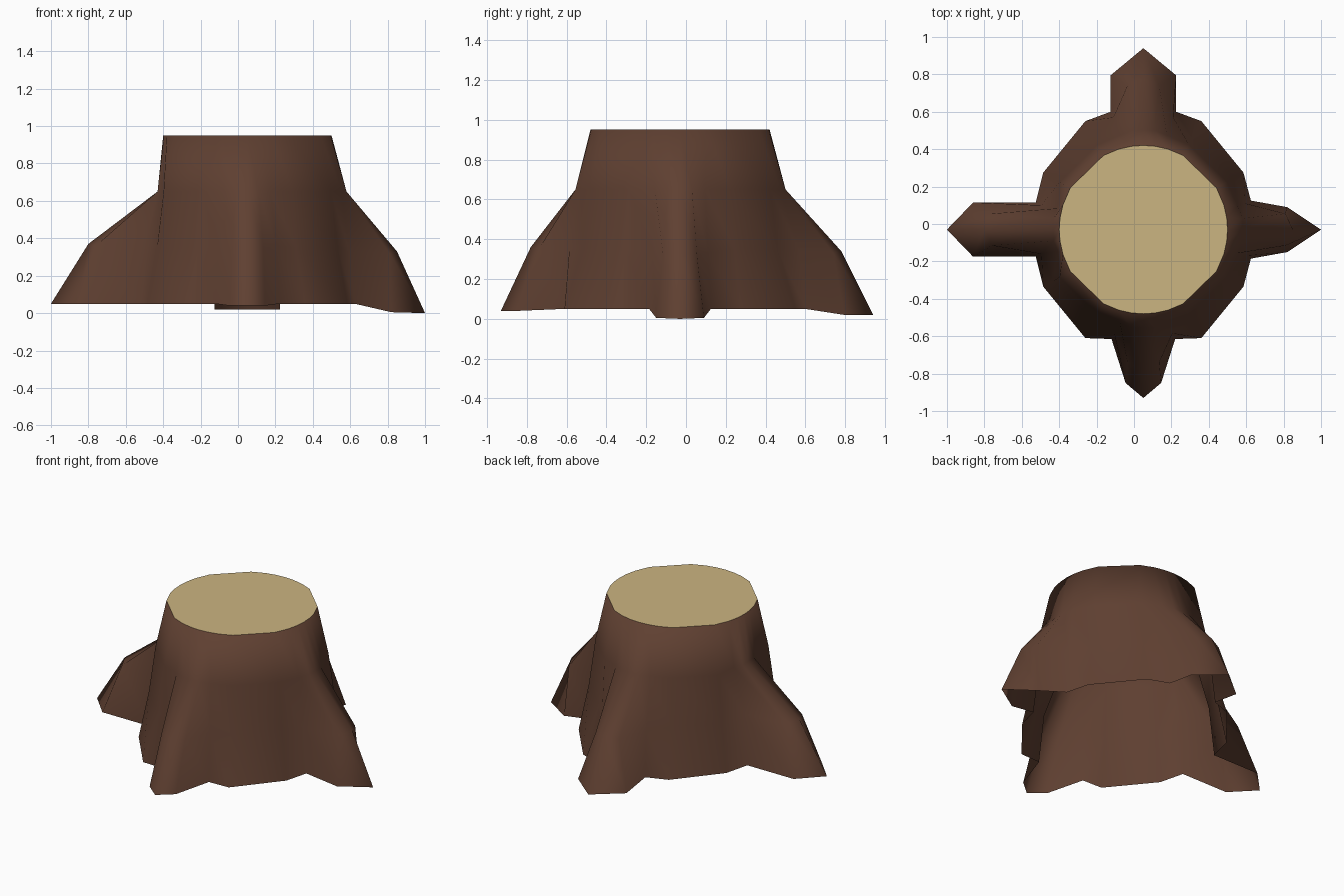
import bpy, bmesh
from math import cos, sin, radians, atan2, hypot
from mathutils import Vector, Matrix

cube = bpy.data.objects.get("Cube")
if cube:
    bpy.data.objects.remove(cube)


def material(name, colour):
    mat = bpy.data.materials.new(name)
    mat.use_nodes = True
    mat.diffuse_color = (*colour, 1)
    mat.node_tree.nodes["Principled BSDF"].inputs["Base Color"].default_value = (*colour, 1)
    return mat


bark = material("bark brown", (0.115, 0.051, 0.031))
wood = material("cut wood beige", (0.60, 0.46, 0.22))

CENTRE = Vector((0.05, -0.03, 0))
RIM_Z, SHOULDER_Z, HEM_Z = 0.95, 0.65, 0.05
RIM_R = 0.45

# Root shapes, counter-clockwise from the model's left
roots = [
    dict(tip=(0.95, 0.0), knee=(0.80, 0.33), corner=(0.77, 0.12, 0.005), base=(0.575, 0.155), top=0.53),
    dict(tip=(0.97, 0.02), knee=(0.81, 0.34), corner=(0.825, 0.175, 0.02), base=(0.63, 0.175), top=0.53),
    dict(tip=(1.05, 0.05), knee=(0.85, 0.37), corner=(0.91, 0.145, 0.05), base=(0.575, 0.145), top=0.48),
    dict(tip=(0.90, 0.04), knee=(0.75, 0.36), corner=(0.82, 0.095, 0.04), base=(0.585, 0.17), top=0.525),
]


def polar(r, degrees, z):
    return Vector((r * cos(radians(degrees)), r * sin(radians(degrees)), z))


def root_columns(root):
    """Five columns of points, rim to hem, for a root pointing along +x."""
    top, (kr, kz), (cr, cw, cz), (br, bw) = root["top"], root["knee"], root["corner"], root["base"]
    columns = []
    for side in (-1, 1):
        base = [polar(RIM_R, side * 17, RIM_Z), polar(top - 0.01, side * 14, SHOULDER_Z),
                Vector((br - 0.03, side * (bw - 0.015), kz)), Vector((br, side * bw, HEM_Z))]
        edge = [polar(RIM_R, side * 8, RIM_Z), Vector((top, side * 0.06, SHOULDER_Z)),
                Vector((kr - 0.04, side * 0.085, kz - 0.01)), Vector((cr, side * cw, cz))]
        columns.append([base, edge])
    ridge = [polar(RIM_R, 0, RIM_Z), Vector((top, 0, SHOULDER_Z)),
             Vector((kr, 0, kz)), Vector((root["tip"][0], 0, root["tip"][1]))]
    right, left = columns
    return right + [ridge] + left[::-1]


# Trunk wall between two roots
def wall_column(hem_x, hem_y):
    angle = atan2(hem_y, hem_x)
    hem = hypot(hem_x, hem_y)
    levels = ((RIM_R, RIM_Z), (0.515, SHOULDER_Z), (0.555, 0.35), (hem, HEM_Z))
    return [Vector((r * cos(angle), r * sin(angle), z)) for r, z in levels]


columns = []
for i, root in enumerate(roots):
    turn = Matrix.Rotation(radians(90 * i), 3, "Z")
    columns += [[turn @ p for p in column] for column in root_columns(root)]
    sx, sy = (1, -1, -1, 1)[i], (1, 1, -1, -1)[i]
    pair = [wall_column(sx * 0.535, sy * 0.305), wall_column(sx * 0.31, sy * 0.58)]
    columns += pair if i % 2 == 0 else pair[::-1]

bm = bmesh.new()
grid = [[bm.verts.new(p + CENTRE) for p in column] for column in columns]
for a, b in zip(grid, grid[1:] + grid[:1]):
    for row in range(3):
        bm.faces.new((a[row], a[row + 1], b[row + 1], b[row]))

# Flat cut top with a thin bark ring round it; the underside stays open
cap = bm.faces.new([column[0] for column in grid])
bmesh.ops.inset_region(bm, faces=[cap], thickness=0.022)
cap.material_index = 1
bm.normal_update()

mesh = bpy.data.meshes.new("tree_stump")
bm.to_mesh(mesh)
bm.free()
mesh.materials.append(bark)
mesh.materials.append(wood)
stump = bpy.data.objects.new("tree_stump", mesh)
bpy.context.collection.objects.link(stump)
for face in mesh.polygons:
    face.use_smooth = True
